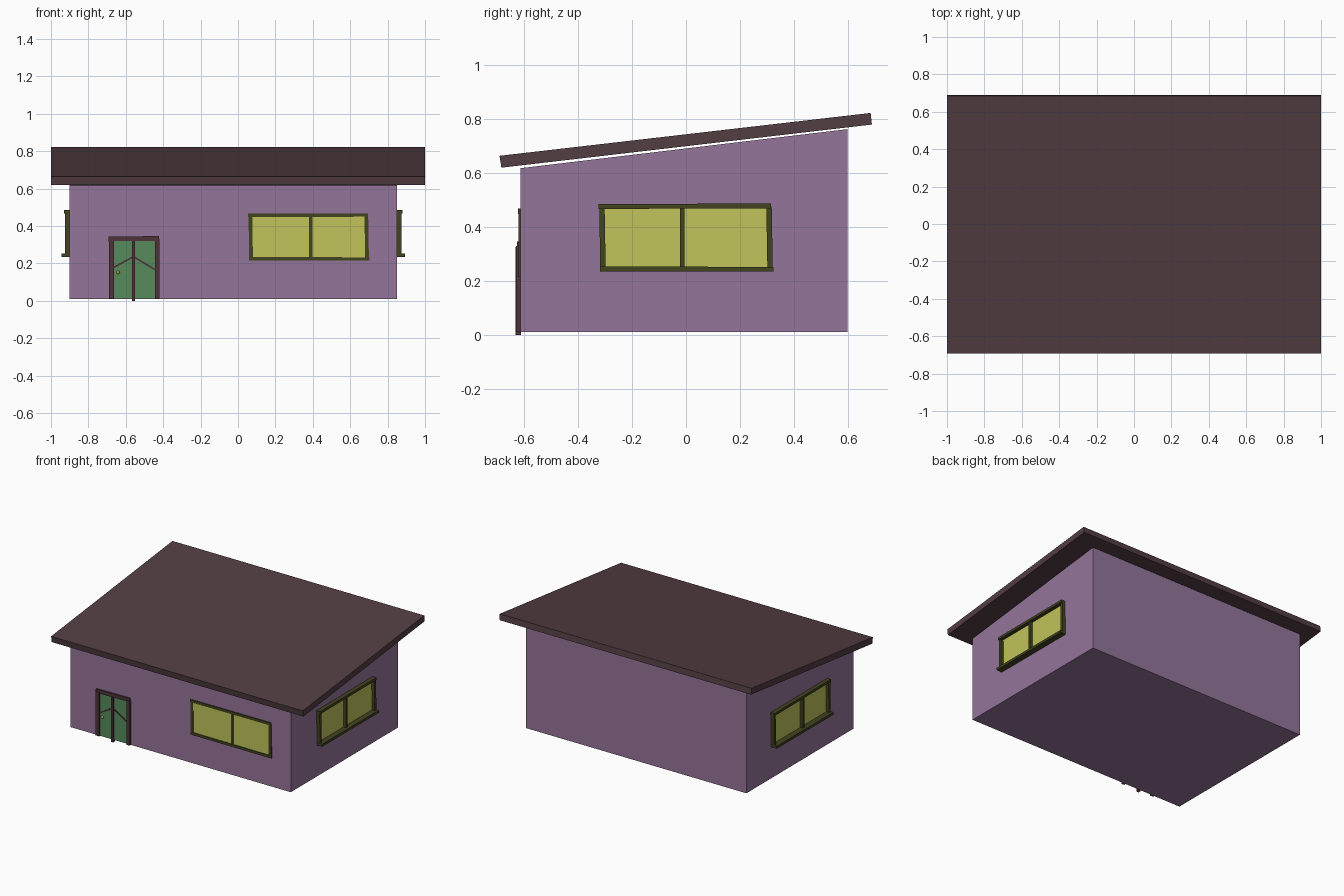
import bpy, bmesh
from mathutils import Vector

cube = bpy.data.objects.get("Cube")
if cube:
    bpy.data.objects.remove(cube, do_unlink=True)


def material(name, rgb):
    # sRGB bytes to linear colour
    lin = [((c / 255 + 0.055) / 1.055) ** 2.4 for c in rgb]
    m = bpy.data.materials.new(name)
    m.use_nodes = True
    m.diffuse_color = (*lin, 1)
    m.node_tree.nodes["Principled BSDF"].inputs["Base Color"].default_value = (*lin, 1)
    return m


PURPLE = material("wall purple", (149, 117, 155))
BROWN = material("roof brown", (82, 61, 66))
OLIVE = material("window frame olive", (65, 67, 31))
GLASS = material("window glass yellow", (193, 195, 91))
GREEN = material("door green", (86, 139, 92))
WOOD = material("door frame brown", (78, 52, 58))
GOLD = material("knob gold", (200, 165, 45))


def finish(name, bm, mat):
    bmesh.ops.recalc_face_normals(bm, faces=bm.faces)
    me = bpy.data.meshes.new(name)
    bm.to_mesh(me)
    bm.free()
    me.materials.append(mat)
    ob = bpy.data.objects.new(name, me)
    bpy.context.collection.objects.link(ob)
    return ob


def prism(bm, points, offset):
    # closed solid from a flat outline
    face = bm.faces.new([bm.verts.new(p) for p in points])
    ext = bmesh.ops.extrude_face_region(bm, geom=[face], use_keep_orig=True)
    verts = [v for v in ext["geom"] if isinstance(v, bmesh.types.BMVert)]
    bmesh.ops.translate(bm, verts=verts, vec=offset)


def slab(name, outline, x0, x1, mat):
    # side profile in y and z, swept along x
    bm = bmesh.new()
    prism(bm, [(x0, y, z) for y, z in outline], Vector((x1 - x0, 0, 0)))
    return finish(name, bm, mat)


class Wall:
    """Places parts on a wall: u runs right seen from outside, d outward."""

    def __init__(self, origin, u, out):
        self.o, self.u, self.out = Vector(origin), Vector(u), Vector(out)

    def at(self, u, z, d=0):
        return self.o + self.u * u + Vector((0, 0, z)) + self.out * d

    def plate(self, name, outline, depth, mat, back=-0.003):
        bm = bmesh.new()
        prism(bm, [self.at(u, z, back) for u, z in outline], self.out * (depth - back))
        return finish(name, bm, mat)

    def bar(self, name, a, b, width, depth, mat):
        a, b = Vector(a), Vector(b)
        side = (b - a).orthogonal().normalized() * width / 2
        return self.plate(name, [a + side, b + side, b - side, a - side], depth, mat)


front = Wall((0, -0.615, 0), (1, 0, 0), (0, -1, 0))
left = Wall((0.85, 0, 0), (0, 1, 0), (1, 0, 0))
right = Wall((-0.90, 0, 0), (0, -1, 0), (-1, 0, 0))

# Building body and sloping roof
slab("walls", [(-0.615, 0.01), (0.6, 0.01), (0.6, 0.763), (-0.615, 0.618)], -0.9, 0.85, PURPLE)
slab("roof", [(-0.685, 0.62), (0.69, 0.78), (0.685, 0.823), (-0.692, 0.664)], -1, 1, BROWN)


def window(prefix, wall, u, z, mullion, jamb_d, head_d, sill_d):
    w, h = 0.31, 0.116
    wall.plate(prefix + "_glass", [(u - w, z - h), (u + w, z - h), (u + w, z + h), (u - w, z + h)],
               0.003, GLASS)
    for tag, s in (("near", -1), ("far", 1)):
        wall.bar(f"{prefix}_jamb_{tag}", (u + s * w - 0.002, z + h), (u + s * w + 0.002, z - h),
                 0.02, jamb_d, OLIVE)
    wall.bar(prefix + "_mullion", (u + mullion, z + h), (u + mullion, z - h), 0.018, jamb_d, OLIVE)
    wall.bar(prefix + "_head", (u - 0.324, z + h), (u + 0.316, z + h + 0.002), 0.018, head_d, OLIVE)
    wall.bar(prefix + "_sill", (u - 0.32, z - h), (u + 0.324, z - h - 0.001), 0.018, sill_d, OLIVE)


window("front_window", front, 0.378, 0.341, 0.01, 0.007, 0.008, 0.008)
window("left_window", left, 0, 0.36, -0.014, 0.024, 0.03, 0.043)
window("right_window", right, 0, 0.36, 0.015, 0.024, 0.03, 0.045)

# Double door
front.plate("door_panels", [(-0.68, 0.014), (-0.43, 0.014), (-0.43, 0.33), (-0.68, 0.33)], 0.004, GREEN)
front.bar("door_post_right", (-0.676, 0.012), (-0.676, 0.33), 0.027, 0.015, WOOD)
front.bar("door_post_left", (-0.433, 0.01), (-0.433, 0.33), 0.024, 0.015, WOOD)
front.bar("door_centre_post", (-0.559, 0), (-0.559, 0.325), 0.018, 0.017, WOOD)
front.bar("door_head", (-0.692, 0.331), (-0.422, 0.334), 0.025, 0.012, WOOD)
front.bar("door_brace_right", (-0.665, 0.178), (-0.56, 0.236), 0.009, 0.008, WOOD)
front.bar("door_brace_left", (-0.558, 0.236), (-0.445, 0.168), 0.009, 0.008, WOOD)

# Door knob
bm = bmesh.new()
bmesh.ops.create_uvsphere(bm, u_segments=12, v_segments=8, radius=0.009)
bmesh.ops.translate(bm, verts=bm.verts, vec=front.at(-0.641, 0.152, 0.008))
knob = finish("door_knob", bm, GOLD)
for poly in knob.data.polygons:
    poly.use_smooth = True
